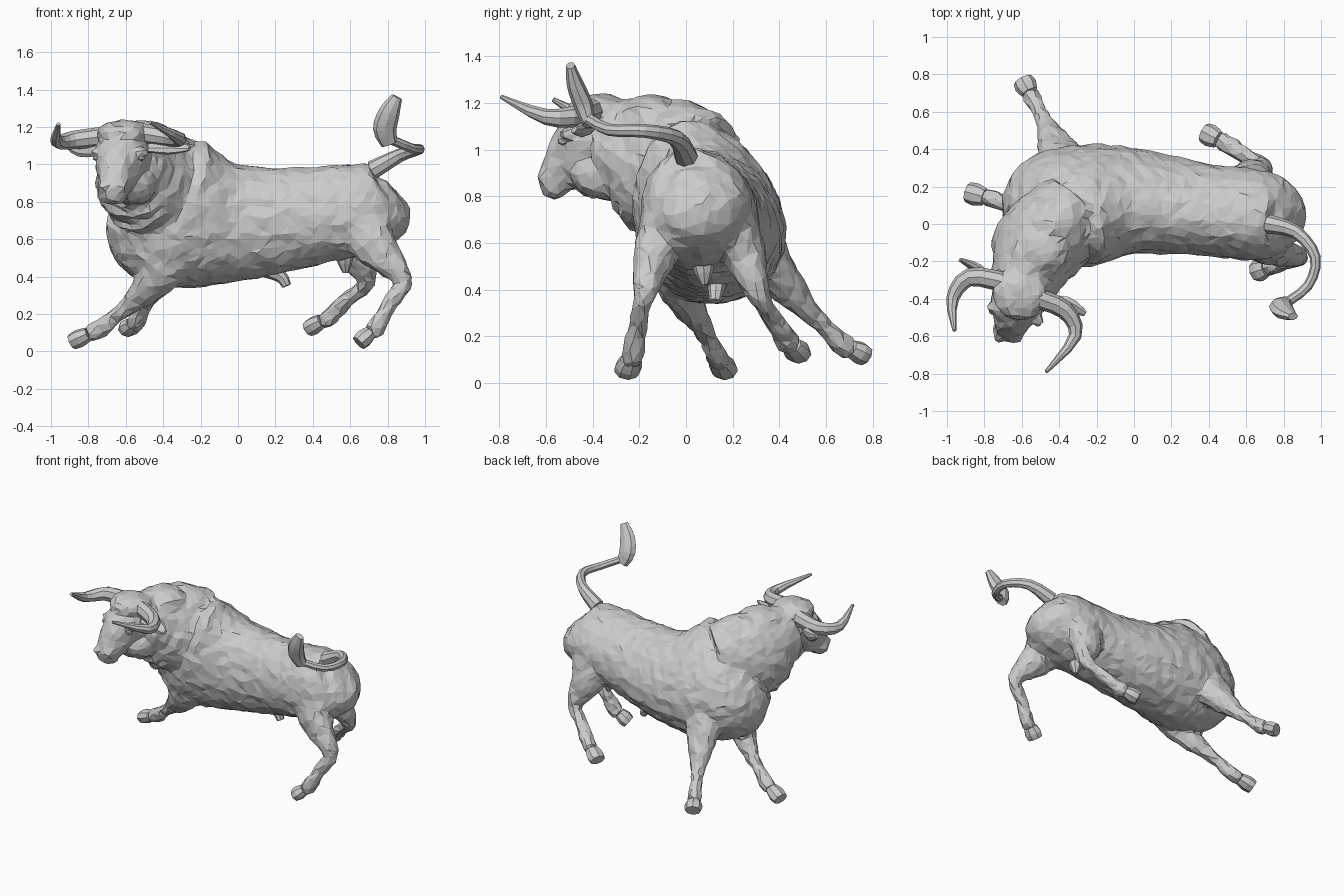
import bpy, bmesh, math
from mathutils import Vector, Matrix

if "Cube" in bpy.data.objects:
    bpy.data.objects.remove(bpy.data.objects["Cube"])


def smooth_path(rings, sub):
    """Catmull-Rom through (x, y, z, half_width, half_depth) stations."""
    pts = [Vector(r) for r in rings]
    out = []
    for i in range(len(pts) - 1):
        p0, p1, p2, p3 = pts[max(i - 1, 0)], pts[i], pts[i + 1], pts[min(i + 2, len(pts) - 1)]
        for s in range(sub):
            t = s / sub
            out.append(0.5 * (2 * p1 + (p2 - p0) * t + (2 * p0 - 5 * p1 + 4 * p2 - p3) * t * t
                              + (3 * p1 - p0 - 3 * p2 + p3) * t ** 3))
    return out + [pts[-1]]


def frame(centres, i, hint):
    t = (centres[min(i + 1, len(centres) - 1)] - centres[max(i - 1, 0)]).normalized()
    h = Vector(hint)
    u = (h - t * h.dot(t)).normalized()
    return u, t.cross(u)


def loft(bm, rings, hint, n=14, sub=3, pear=0.0):
    """Skin elliptical sections; half_width runs along the hint, pear widens one end."""
    st = smooth_path(rings, sub)
    cs = [Vector(s[:3]) for s in st]
    loops = []
    for i, s in enumerate(st):
        u, v = frame(cs, i, hint)
        loops.append([bm.verts.new(cs[i] + u * s[3] * math.cos(a) * (1 + pear * math.sin(a)) + v * s[4] * math.sin(a))
                      for a in (2 * math.pi * k / n for k in range(n))])
    for A, B in zip(loops, loops[1:]):
        for k in range(n):
            bm.faces.new((A[k], A[(k + 1) % n], B[(k + 1) % n], B[k]))
    bm.faces.new(loops[0][::-1])
    bm.faces.new(loops[-1])


def blob(bm, c, r, sub=2):
    bmesh.ops.create_icosphere(bm, subdivisions=sub, radius=1,
                               matrix=Matrix.Translation(c) @ Matrix.Diagonal((*r, 1)))


def finish(bm, name):
    bmesh.ops.recalc_face_normals(bm, faces=bm.faces)
    me = bpy.data.meshes.new(name)
    bm.to_mesh(me)
    bm.free()
    ob = bpy.data.objects.new(name, me)
    bpy.context.collection.objects.link(ob)
    return ob


def limb(name, path, width, hint=(0, 0, 1), flat=1.0, n=8, sub=3):
    """Separate part along a path; width is a function of 0..1 along it."""
    bm = bmesh.new()
    last = len(path) - 1
    loft(bm, [(*p, width(i / last), width(i / last) * flat) for i, p in enumerate(path)], hint, n, sub)
    return finish(bm, name)


# ---- body: overlapping masses fused into one faceted hide
body = bmesh.new()

# torso, rump to chest, leaning slightly and wider below
loft(body, [(.85, .02, .84, .07, .10), (.79, .03, .80, .19, .21), (.65, .04, .765, .245, .245),
            (.35, .07, .72, .245, .27), (.0, .11, .69, .28, .32), (-.25, .09, .72, .315, .40),
            (-.41, .04, .785, .29, .41), (-.53, -.04, .86, .14, .26)], (0, .95, .31), 18, 4, .14)

# neck with crest
neck = [(-.34, .06, .86, .24, .30), (-.50, -.10, .94, .25, .30),
        (-.55, -.21, 1.0, .21, .235), (-.60, -.33, 1.04, .17, .18)]
neck_side = (.86, -.5, 0)
loft(body, neck, neck_side, 16, 3, -.12)
blob(body, (-.50, -.14, 1.12), (.17, .16, .12))     # crest

# loose folds of skin under the throat
neck_fine = smooth_path(neck, 2)
centres = [Vector(r[:3]) for r in neck_fine]
for i in range(2, 6):
    u, v = frame(centres, i, neck_side)
    if v.z > 0:
        v = -v
    fold = []
    for k in range(9):
        a = math.pi * (k / 8 * .8)
        p = centres[i] + u * neck_fine[i][3] * .97 * math.cos(a) + v * neck_fine[i][4] * math.sin(a)
        fold.append((*p, .016, .022))
    loft(body, fold, centres[i + 1] - centres[i], 8, 2)

# head, poll to muzzle
loft(body, [(-.59, -.27, 1.11, .12, .09), (-.62, -.40, 1.04, .15, .145),
            (-.65, -.505, .935, .105, .12), (-.67, -.59, .84, .07, .06)], (1, -.3, 0), 14, 4)
blob(body, (-.56, -.36, .885), (.13, .14, .105))    # jaw
blob(body, (-.61, -.37, 1.165), (.15, .15, .075))   # hair on the poll
blob(body, (-.67, -.565, .85), (.088, .062, .072))  # muzzle
for s in (-1, 1):
    blob(body, (-.632 + s * .118, -.475 - s * .035, 1.065), (.04, .035, .025))   # brows
    blob(body, (-.67 + s * .05, -.605, .88), (.028, .03, .03))                   # nostrils


# legs: limb masses join the body, hooves are separate
def leg(name, *pts):
    hip, elbow, knee, fetlock, tip = (Vector(p) for p in pts)
    pastern = fetlock.lerp(tip, .35)
    path = (hip, elbow, knee, knee.lerp(fetlock, .5), fetlock, pastern)
    widths = (.135, .095, .05, .041, .049, .046)
    loft(body, [(*p, w, w * (1 + 4.5 * (w - .035))) for p, w in zip(path, widths)], (0, 1, 0), 12, 4)
    along = (tip - fetlock).normalized()
    side = Vector((along.y, -along.x, 0))
    hoof = (pastern, pastern.lerp(tip, .55), tip)
    limb(name, hoof, lambda t: .047 + .05 * t - .044 * t * t, side, .8, 8, 2)
    # dewclaws behind the fetlock
    for s in (-1, 1):
        blob(body, fetlock - along * .03 + side * s * .025 - Vector((0, 0, .03)), (.022, .022, .022), 1)


leg("front_hoof_right", (-.28, -.08, .66), (-.42, -.03, .42), (-.57, .06, .255), (-.75, .13, .115), (-.89, .17, .05))
leg("front_hoof_left", (-.31, .22, .72), (-.40, .38, .48), (-.47, .53, .30), (-.54, .67, .165), (-.595, .77, .115))
leg("rear_hoof_left", (.60, .16, .74), (.625, .25, .55), (.685, .31, .375), (.49, .43, .185), (.375, .49, .12))
leg("rear_hoof_right", (.63, -.05, .76), (.735, -.13, .56), (.88, -.18, .385), (.74, -.225, .13), (.645, -.255, .045))

hide = finish(body, "body")
m = hide.modifiers.new("fuse", 'REMESH')
m.mode = 'VOXEL'
m.voxel_size = .014
m = hide.modifiers.new("soften", 'SMOOTH')
m.factor = .5
m.iterations = 6
lumps = bpy.data.textures.new("lumps", 'CLOUDS')
lumps.noise_scale = .07
m = hide.modifiers.new("muscle_lumps", 'DISPLACE')
m.texture = lumps
m.strength = .022
m = hide.modifiers.new("facets", 'DECIMATE')
m.ratio = .06


# ---- horns
def horn(t):
    return .01 + .044 * (1 - t ** 2)


limb("horn_right", [(-.70, -.31, 1.15), (-.88, -.285, 1.13), (-.97, -.40, 1.125), (-.96, -.57, 1.215)], horn)
limb("horn_left", [(-.54, -.39, 1.17), (-.37, -.46, 1.145), (-.315, -.60, 1.14), (-.47, -.79, 1.225)], horn)


# ---- ears
def ear(t):
    return .012 + .04 * math.sin(math.pi * min(1, t * .75 + .2))


limb("ear_right", [(-.73, -.32, 1.08), (-.84, -.235, 1.09), (-.93, -.19, 1.12)], ear, (0, .3, 1), .5)
limb("ear_left", [(-.48, -.42, 1.09), (-.36, -.43, 1.09), (-.26, -.48, 1.085)], ear, (0, .9, .6), .6)

# ---- eyes
for name, s in (("eye_right", -1), ("eye_left", 1)):
    bm = bmesh.new()
    blob(bm, (-.636 + s * .121, -.497 - s * .032, 1.035), (.022, .022, .018), 1)
    finish(bm, name)

# ---- tail and its tuft
limb("tail", [(.72, .0, .97), (.87, -.045, 1.05), (.97, -.18, 1.08), (.93, -.33, 1.085), (.80, -.43, 1.14)],
     lambda t: .026 + .025 * (1 - t) ** 3)
limb("tail_tuft", [(.81, -.415, 1.11), (.785, -.44, 1.19), (.81, -.475, 1.28), (.85, -.495, 1.36)],
     lambda t: .03 + .034 * math.sin(math.pi * (t * .85 + .15)), (1, 0, 0), .65)

# ---- underside details
limb("sheath", [(.15, .14, .44), (.23, .13, .40), (.26, .125, .35)], lambda t: .045 - .02 * t, (0, 1, 0))
limb("scrotum", [(.56, .07, .60), (.57, .075, .50), (.575, .08, .42)],
     lambda t: .015 + .036 * math.sin(math.pi * (t * .7 + .3)), (0, 1, 0))
